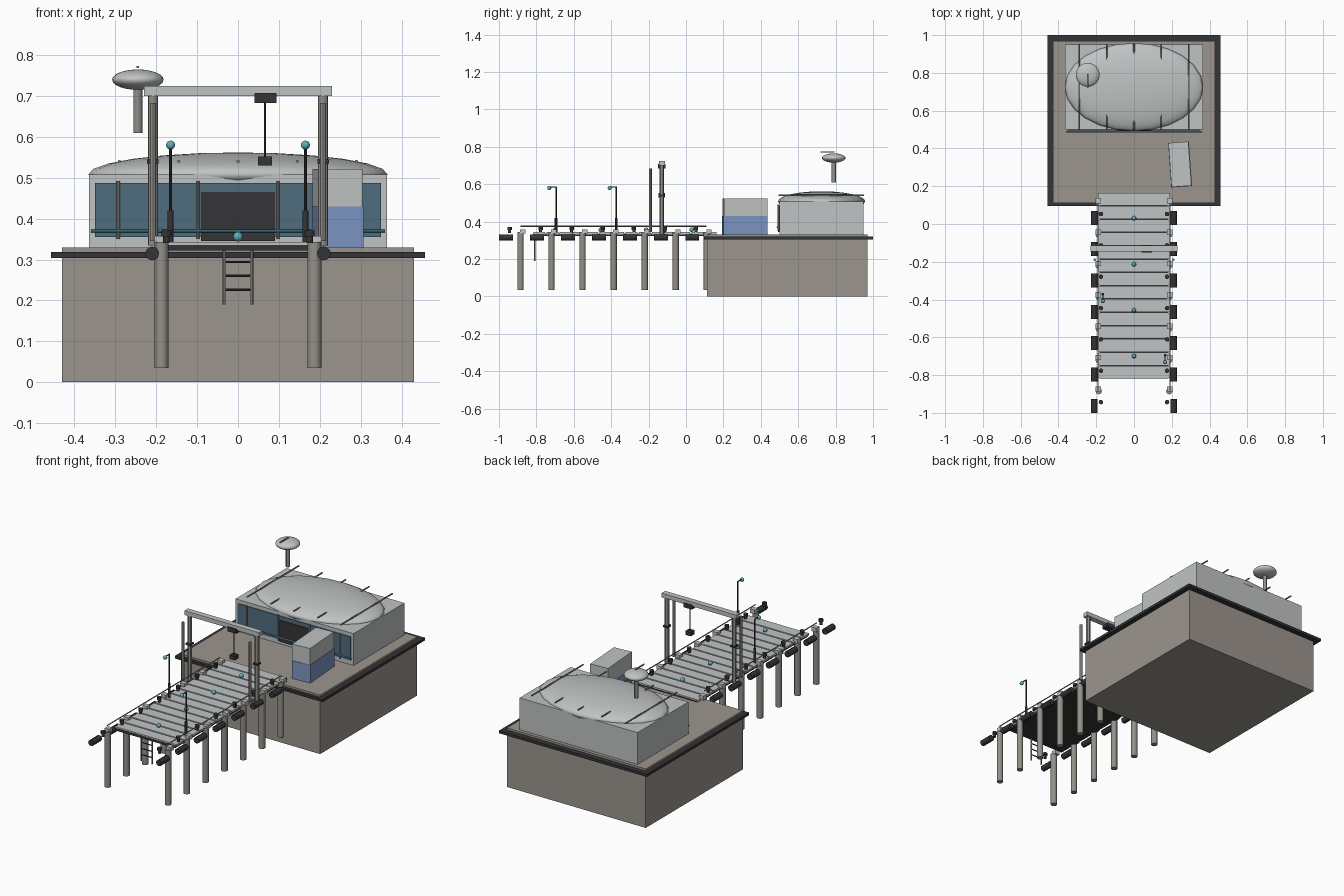
import bpy, math
from mathutils import Vector

cube = bpy.data.objects.get("Cube")
if cube:
    bpy.data.objects.remove(cube, do_unlink=True)


def material(name, r, g, b):
    m = bpy.data.materials.new(name)
    m.use_nodes = True
    m.diffuse_color = (r, g, b, 1)
    m.node_tree.nodes["Principled BSDF"].inputs["Base Color"].default_value = (r, g, b, 1)
    return m


concrete = material("concrete", .33, .30, .27)
pale = material("pale metal", .53, .55, .55)
steel = material("weathered steel", .29, .28, .25)
dark = material("dark rubber", .035, .035, .038)
glass = material("blue glass", .08, .15, .21)
blue = material("container blue", .20, .30, .54)
teal = material("teal light", .12, .42, .52)


def finish(name, mat, smooth=False):
    ob = bpy.context.object
    ob.name = name
    ob.data.materials.append(mat)
    if smooth:
        bpy.ops.object.shade_smooth_by_angle()
    return ob


def box(name, mat, x, y, z, turn=0):
    """Box from (low, high) ranges on each axis."""
    ranges = (x, y, z)
    bpy.ops.mesh.primitive_cube_add(size=1, location=[(a + b) / 2 for a, b in ranges])
    ob = bpy.context.object
    ob.scale = [b - a for a, b in ranges]
    ob.rotation_euler.z = math.radians(turn)
    return finish(name, mat)


def rod(name, mat, start, end, radius, sides=12):
    a, b = Vector(start), Vector(end)
    bpy.ops.mesh.primitive_cylinder_add(vertices=sides, radius=radius,
                                        depth=(b - a).length, location=(a + b) / 2)
    ob = bpy.context.object
    ob.rotation_euler = (b - a).to_track_quat('Z', 'Y').to_euler()
    return finish(name, mat, sides > 8)


def ball(name, mat, centre, size, segments=16):
    bpy.ops.mesh.primitive_uv_sphere_add(segments=segments, ring_count=segments // 2,
                                         radius=1, location=centre)
    bpy.context.object.scale = size
    return finish(name, mat, True)


# Platform and its rubber rim
box("platform", concrete, (-.43, .43), (.112, .97), (0, .33))
for s in (-1, 1):
    box("rim_side", dark, sorted((s * .428, s * .457)), (.095, 1), (.304, .319))
box("rim_front", dark, (-.457, .457), (.095, .118), (.304, .319))
box("rim_back", dark, (-.457, .457), (.967, 1), (.304, .319))

# Terminal building with window wall, door and domed roof
box("terminal", pale, (-.365, .365), (.5, .95), (.328, .508))
box("window_wall", glass, (-.35, .35), (.496, .502), (.355, .487))
box("door", dark, (-.09, .09), (.493, .5), (.345, .465))
for x in (-.293, -.098, .098, .285):
    rod("window_post", steel, (x, .494, .35), (x, .494, .492), .004, 8)
rod("front_handrail", teal, (-.36, .488, .37), (.36, .488, .37), .004, 8)
ball("roof_dome", pale, (0, .725, .508), (.366, .233, .054), 24)
for i in range(-2, 3):
    rod("roof_rib", steel, (i * .145, .495, .54), (i * .145, .952, .54), .004, 8)

# Radar
rod("radar_post", steel, (-.245, .79, .61), (-.245, .79, .73), .011)
ball("radar_dish", pale, (-.245, .79, .74), (.063, .063, .025), 24)
box("radar_arm", steel, (-.248, -.242), (.72, .795), (.768, .774))

# Stacked containers
box("lower_container", blue, (.189, .299), (.197, .433), (.33, .43), 4)
box("upper_container", pale, (.19, .296), (.199, .433), (.43, .522), 4)

# Pier deck: dark bed under spaced planks
PLANKS, PIER_START, PIER_END = 14, -.82, .167
box("pier_bed", dark, (-.183, .183), (PIER_START + .003, PIER_END - .003), (.322, .336))
pitch = (PIER_END - PIER_START) / PLANKS
for i in range(PLANKS):
    y = PIER_START + i * pitch
    box("plank", pale, (-.19, .19), (y + .004, y + pitch - .004), (.332, .343))

# Piles, caps, fenders, bollards and ropes on both sides
for s in (-1, 1):
    for i in range(7):
        y = -.885 + i * .166
        rod("pile", steel, (s * .187, y, .035), (s * .187, y, .343), .017)
        box("pile_cap", pale, (s * .19 - .014, s * .19 + .014), (y - .002, y + .026), (.335, .358))
        f = -.963 + i * .166
        rod("fender", dark, (s * .21, f - .037, .315), (s * .21, f + .037, .315), .017)
        rod("bollard", dark, (s * .175, f + .02, .34), (s * .175, f + .02, .358), .008)
        rod("bollard_head", dark, (s * .175, f + .02, .356), (s * .175, f + .02, .371), .012)
    rod("side_rail", steel, (s * .19, -.885, .375), (s * .19, .11, .375), .003, 8)

# Deck lights
for i in range(4):
    ball("deck_light", teal, (0, .03 - i * .243, .356), (.012,) * 3)

# Lamp posts with forward arms
for x, y in ((.165, -.695), (-.165, -.372)):
    rod("lamp_base", dark, (x, y, .34), (x, y, .42), .007)
    rod("lamp_post", dark, (x, y, .41), (x, y, .585), .004, 8)
    rod("lamp_arm", dark, (x, y + .003, .584), (x, y - .036, .584), .003, 8)
    ball("lamp", teal, (x, y - .036, .58), (.011,) * 3)

# Gantry crane
for s in (-1, 1):
    rod("gantry_post", steel, (s * .208, -.13, .335), (s * .208, -.13, .702), .012)
    rod("gantry_guide", steel, (s * .208, -.19, .345), (s * .208, -.19, .683), .007)
    box("gantry_collar", dark, (s * .208 - .014, s * .208 + .014), (-.146, -.114), (.535, .545))
box("gantry_beam", pale, (-.23, .23), (-.145, -.113), (.7, .724))
box("hoist_trolley", dark, (.04, .094), (-.15, -.11), (.683, .708))
rod("hoist_cable", dark, (.066, -.13, .54), (.066, -.13, .69), .003, 8)
box("hoist_block", dark, (.049, .083), (-.147, -.113), (.53, .552))

# Ladder at the pier end
for s in (-1, 1):
    rod("ladder_rail", steel, (s * .034, -.808, .19), (s * .034, -.808, .33), .004, 8)
for i in range(3):
    z = .226 + i * .034
    rod("ladder_rung", dark, (-.034, -.808, z), (.034, -.808, z), .003, 8)
